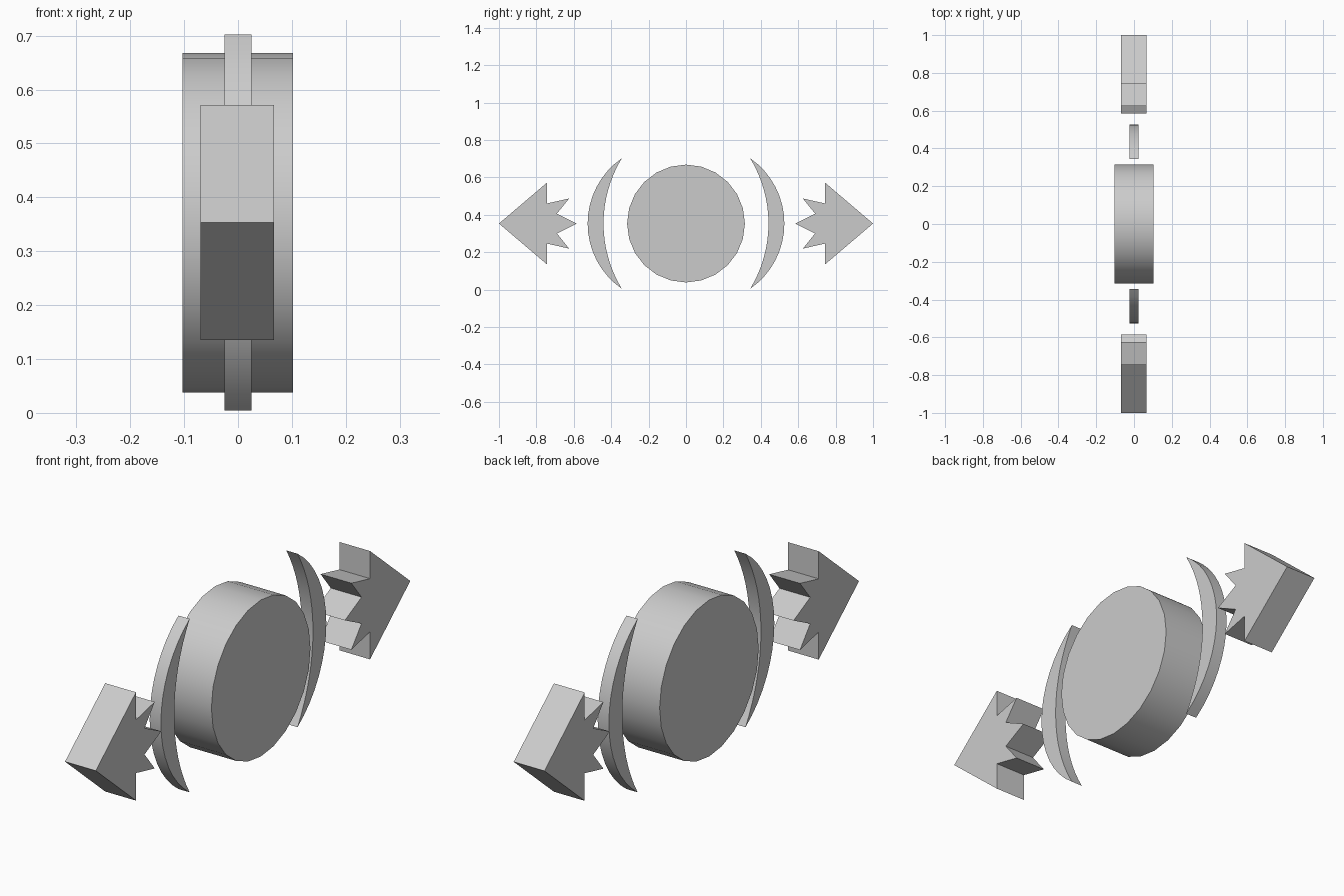
import bpy, bmesh, math

if "Cube" in bpy.data.objects:
    bpy.data.objects.remove(bpy.data.objects["Cube"])

CZ = 0.353  # height of the shared centre line


def extrude_profile(name, pts, x0, x1, smooth=False):
    """Closed (y, z-offset) outline extruded along x into a solid."""
    bm = bmesh.new()
    face = bm.faces.new([bm.verts.new((x0, y, CZ + z)) for y, z in pts])
    ext = bmesh.ops.extrude_face_region(bm, geom=[face])
    moved = [g for g in ext["geom"] if isinstance(g, bmesh.types.BMVert)]
    bmesh.ops.translate(bm, verts=moved, vec=(x1 - x0, 0, 0))
    bmesh.ops.recalc_face_normals(bm, faces=bm.faces)
    mesh = bpy.data.meshes.new(name)
    bm.to_mesh(mesh)
    bm.free()
    obj = bpy.data.objects.new(name, mesh)
    bpy.context.collection.objects.link(obj)
    if smooth:
        bpy.ops.object.select_all(action='DESELECT')
        obj.select_set(True)
        bpy.context.view_layer.objects.active = obj
        bpy.ops.object.shade_smooth_by_angle(angle=math.radians(30))
    return obj


def arc(tip_y, mid_y, half, n):
    """Arc points from the lower tip to the upper tip, bulging to mid_y."""
    sag = mid_y - tip_y
    r = (sag * sag + half * half) / (2 * sag)
    a = math.asin(half / r)
    return [(mid_y - r + r * math.cos(t), r * math.sin(t))
            for t in (-a + 2 * a * i / n for i in range(n + 1))]


# Central disc
disc = [(0.315 * math.cos(i * math.tau / 24), 0.315 * math.sin(i * math.tau / 24))
        for i in range(24)]
extrude_profile("centre_disc", disc, -0.103, 0.102, True)

# Crescent outline: outer arc up, inner arc back down
crescent = arc(0.343, 0.526, 0.349, 16) + arc(0.343, 0.441, 0.349, 16)[-2:0:-1]

# Arrowhead outline with jagged inner edge, upper half mirrored below
upper = [(0.744, 0.218), (0.744, 0.107), (0.625, 0.134), (0.69, 0.053)]
arrow = [(1.0, 0)] + upper + [(0.584, 0)] + [(y, -z) for y, z in reversed(upper)]

for side, s in (("back", 1), ("front", -1)):
    extrude_profile(side + "_crescent", [(s * y, z) for y, z in crescent],
                    -0.025, 0.025, True)
    extrude_profile(side + "_arrow", [(s * y, z) for y, z in arrow], -0.07, 0.067)
